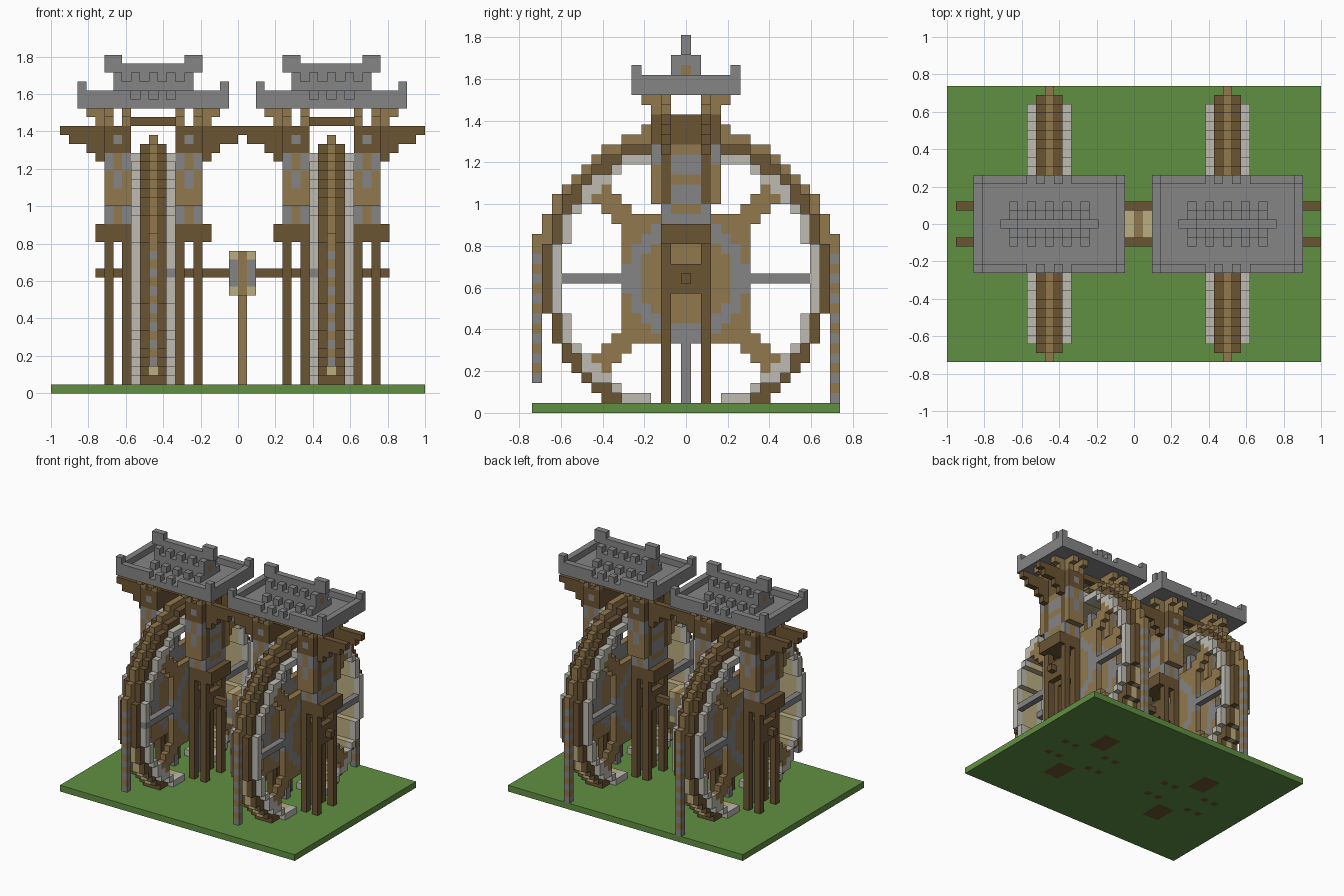
import bpy, math

cube = bpy.data.objects.get("Cube")
if cube:
    bpy.data.objects.remove(cube)

U = 1 / 21            # edge of one block
MID, HUB = 21, 13     # central column and axle level, in blocks

COLOURS = {
    "grass": (0.12, 0.28, 0.055),
    "dark_wood": (0.147, 0.089, 0.034),
    "light_wood": (0.287, 0.188, 0.076),
    "stone": (0.235, 0.235, 0.235),
    "white_stone": (0.51, 0.50, 0.45),
    "pale_wood": (0.50, 0.42, 0.22),
}
NAMES = list(COLOURS)
MATS = []
for name, rgb in COLOURS.items():
    m = bpy.data.materials.new(name)
    m.use_nodes = True
    m.diffuse_color = (*rgb, 1)
    m.node_tree.nodes["Principled BSDF"].inputs["Base Color"].default_value = (*rgb, 1)
    MATS.append(m)

blocks = {}


def span(a, b):
    return range(a, b + 1)


def box(part, colour, xs, ys, zs):
    for x in xs:
        for y in ys:
            for z in zs:
                blocks[x, y, z] = (part, colour)


def tower(prefix, s):
    def put(part, colour, ds, ys, zs):
        box(prefix + part, colour, [MID + s * (10 + d) for d in ds], ys, zs)

    def ring(part, colour, ds, radius, low, high=40):
        for y in span(-15, 15):
            for z in span(low, high):
                if radius - 0.45 <= math.hypot(y, z - HUB) < radius + 0.55:
                    if z > 0 or abs(y) > 3:
                        put(part, colour, ds, [y], [z])

    # Water wheel rims and the trough that runs over them
    ring("wheel_boards", "pale_wood", span(-1, 1), 13, 1)
    ring("wheel_rim", "white_stone", (-2, 2), 13, 1)
    ring("outer_boards", "pale_wood", [0], 14, 1)
    ring("outer_rim", "dark_wood", (-1, 1), 14, 0)
    put("outer_rim", "dark_wood", span(-1, 1), [-7, -6, -5, -4, 4, 5, 6, 7], [0])
    put("outer_rim", "dark_wood", [0], [-8, -7, 7, 8], [1])
    ring("trough", "light_wood", [0], 15, 17)
    for z in span(1, 16):
        colour = "stone" if z % 2 else "light_wood"
        put("chain", colour, [0], [15] if z < 3 else [-15, 15], [z])

    # Wheel hub discs and spokes
    for y in span(-12, 12):
        for h in span(-12, 12):
            r, a, b = math.hypot(y, h), abs(y), abs(h)
            colour = None
            if r < 4.8:
                colour = "light_wood"
            elif r < 6.3:
                colour = "stone"
            elif max(a, b) <= 6 or (abs(a - b) <= 1 and r < 12.6):
                colour = "light_wood"
            elif a == 0 or b == 0:
                colour = "stone"
            if colour:
                put("spokes", colour, (-2, 2), [y], [HUB + h])
    put("spokes", "stone", [-2], [-13], [HUB])

    # Legs, axle bearings and axle
    put("legs", "dark_wood", (-5, -3, 3, 5), (-2, 2), span(0, 16))
    put("bearings", "dark_wood", (-5, -3, 3, 5), span(-2, 2), span(12, 14))
    put("axle", "dark_wood", span(-8, 6), [0], [HUB])

    for side in (-1, 1):
        cols = [side * d for d in (3, 4, 5)]
        outer = [side * d for d in span(3, 6)]
        # Pillars with stone panels and dark corner posts
        for z in span(17, 26):
            panel = "light_wood" if z % 3 == 2 else "stone"
            put("pillar", panel, cols, span(-1, 1), [z])
            put("pillar", "dark_wood", cols, (-2, 2), [z])
        put("pillar", "stone", (cols[0], cols[2]), (-2, 2), (19, 20))
        put("pillar", "light_wood", [cols[1]], (-2, 2), (19, 20))
        put("capital", "dark_wood", outer, span(-2, 2), (17, 18))
        # Front and back cladding
        put("cladding", "light_wood", cols, (-3, 3), span(21, 26))
        put("cladding", "stone", (cols[0], cols[2]), (-3, 3), (25, 26))
        put("cladding", "stone", [cols[1]], (-3, 3), (23, 24))
        # Stepped brackets and top beams
        put("pillar_head", "dark_wood", cols, span(-3, 3), span(27, 28))
        put("pillar_head", "dark_wood", cols, span(-3, 3), [29])
        for z, reach in ((26, 6), (27, 7), (28, 9), (29, 10)):
            put("beam", "dark_wood", [side * d for d in span(3, reach)], (-2, 2), [z])
        put("window", "stone", [cols[1]], (-3, 3), [28])
        # Roof posts with outward steps
        for step in (0, 1):
            put("roof_post", "light_wood", [side * d for d in span(5, 6 + step)],
                (-2, 2), [30 + step])
            for y in span(2, 3 + step):
                put("roof_post", "light_wood", (cols[0], cols[2]), (-y, y), [30 + step])
    put("roof_tie", "dark_wood", span(-2, 2), (-2, 2), [30])

    # Roof slab, notched parapet and corner posts
    put("roof", "stone", span(-8, 8), span(-5, 5), [32])
    put("parapet", "stone", (-8, 8), span(-5, 5), [33])
    put("parapet", "stone", [d for d in span(-7, 7) if d not in (-2, 0, 2)], (-5, 5), [33])
    put("parapet", "stone", (-8, 8), (-5, 5), [34])
    # Stepped tiles and ridge
    put("roof_tiles", "stone", span(-4, 4), span(-1, 1), (33, 34))
    put("roof_tiles", "stone", range(-4, 5, 2), (-2, 2), [33])
    put("roof_tiles", "stone", range(-4, 5, 2), (-1, 1), [35])
    put("ridge", "stone", span(-4, 4), [0], [35])
    put("ridge", "light_wood", (-4, 4), [0], [34])
    put("ridge", "stone", span(-5, 5), [0], [36])
    put("ridge", "stone", (-5, -4, 4, 5), [0], [37])


# Ground slab
box("ground", "grass", span(0, 41), span(-15, 15), [0])

# Twin mirrored wheel towers
tower("left_", 1)
tower("right_", -1)

# Central gear box on its post
box("gear_box", "pale_wood", span(20, 22), span(-1, 1), span(11, 15))
box("gear_box", "stone", (20, 22), span(-1, 1), span(12, 14))
box("gear_box", "light_wood", [MID], span(-1, 1), span(11, 15))
box("gear_post", "light_wood", [MID], [0], span(1, 10))

# Skin each part with its exposed block faces
parts = {}
for cell, (part, colour) in blocks.items():
    parts.setdefault(part, []).append((cell, NAMES.index(colour)))

for part, cells in parts.items():
    verts, faces, tints = {}, [], []
    for cell, tint in cells:
        for axis in range(3):
            for sign in (0, 1):
                near = list(cell)
                near[axis] += 2 * sign - 1
                if tuple(near) in blocks:
                    continue
                loop = []
                for p, q in ((0, 0), (1, 0), (1, 1), (0, 1)):
                    c = list(cell)
                    c[axis] += sign
                    c[(axis + 1) % 3] += p
                    c[(axis + 2) % 3] += q
                    loop.append(verts.setdefault(tuple(c), len(verts)))
                faces.append(loop if sign else loop[::-1])
                tints.append(tint)
    if not faces:
        continue
    mesh = bpy.data.meshes.new(part)
    mesh.from_pydata([((x - MID) * U, (y - 0.5) * U, z * U) for x, y, z in verts], [], faces)
    used = sorted(set(tints))
    for t in used:
        mesh.materials.append(MATS[t])
    for poly, t in zip(mesh.polygons, tints):
        poly.material_index = used.index(t)
    mesh.update()
    bpy.context.scene.collection.objects.link(bpy.data.objects.new(part, mesh))
